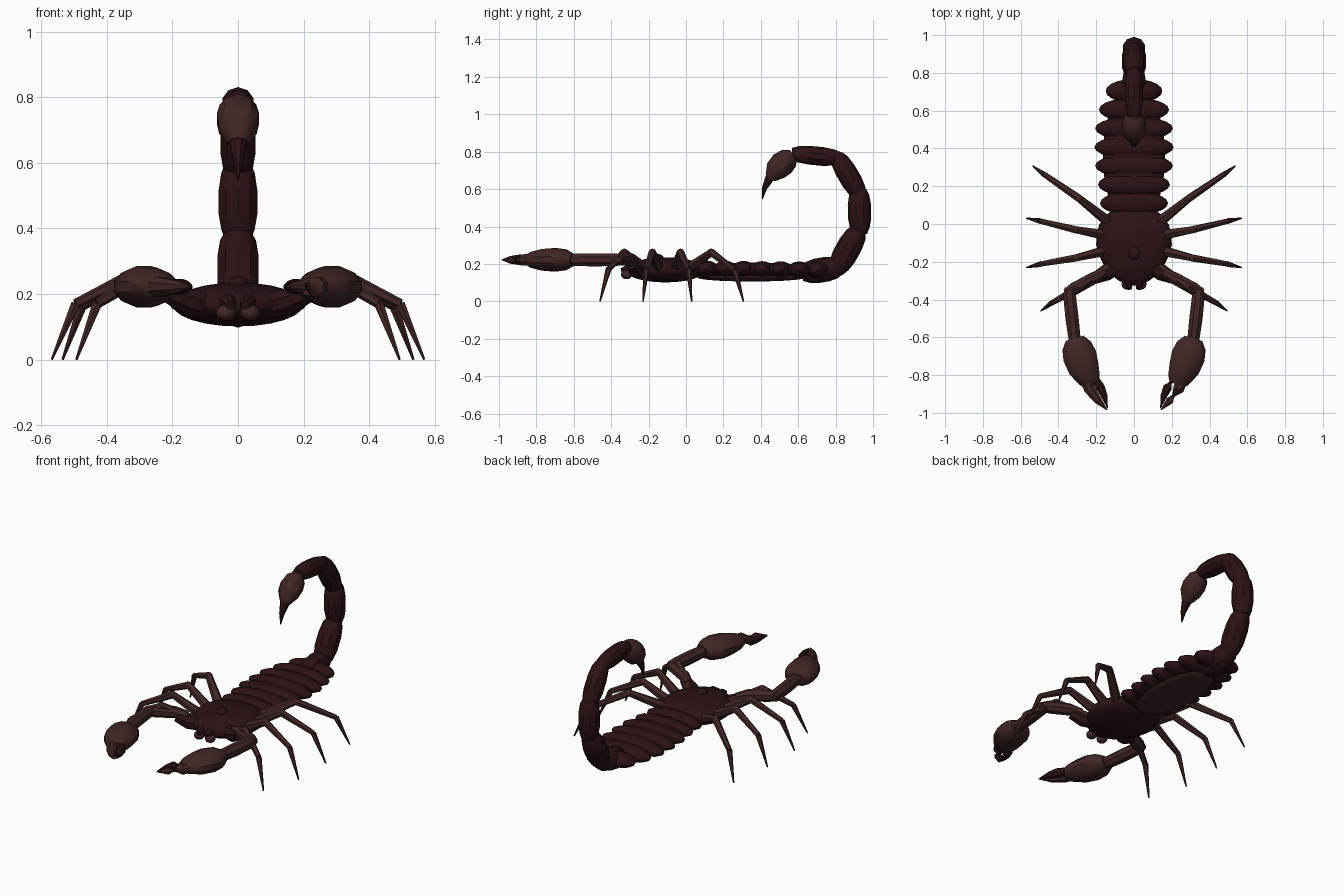
import bpy, bmesh, math
from mathutils import Vector, Matrix

cube = bpy.data.objects.get("Cube")
if cube:
    bpy.data.objects.remove(cube, do_unlink=True)


def material(name, rgb):
    m = bpy.data.materials.new(name)
    m.use_nodes = True
    m.diffuse_color = (*rgb, 1)
    node = m.node_tree.nodes["Principled BSDF"]
    node.inputs["Base Color"].default_value = (*rgb, 1)
    node.inputs["Roughness"].default_value = 0.7
    return m


SHELL = material("dark maroon shell", (0.024, 0.006, 0.007))
LIMB = material("dusky brown limb", (0.052, 0.019, 0.019))


def finish(name, bm, mat, angle=40):
    bmesh.ops.recalc_face_normals(bm, faces=bm.faces[:])
    me = bpy.data.meshes.new(name)
    bm.to_mesh(me)
    bm.free()
    me.materials.append(mat)
    ob = bpy.data.objects.new(name, me)
    bpy.context.collection.objects.link(ob)
    bpy.ops.object.select_all(action='DESELECT')
    ob.select_set(True)
    bpy.context.view_layer.objects.active = ob
    bpy.ops.object.shade_smooth_by_angle(angle=math.radians(angle))
    return ob


def ellipsoid(name, centre, size, mat, seg=20, rings=10, shape=None):
    bm = bmesh.new()
    bmesh.ops.create_uvsphere(bm, u_segments=seg, v_segments=rings, radius=1)
    for v in bm.verts:
        if shape:
            shape(v.co)
        v.co = Vector(centre) + Vector(a * b for a, b in zip(v.co, size))
    return finish(name, bm, mat, 50)


def tube(name, points, radii, mat, sides=8, flat=1.0, angle=35):
    """Rings along a path; flat scales the height against the width."""
    pts = [Vector(p) for p in points]
    bm = bmesh.new()
    rings = []
    for i, (p, r) in enumerate(zip(pts, radii)):
        d = (pts[min(i + 1, len(pts) - 1)] - pts[max(i - 1, 0)]).normalized()
        ref = Vector((1, 0, 0)) if abs(d.x) < 0.5 else Vector((0, 1, 0))
        up = d.cross(ref).normalized()
        side = up.cross(d)
        ring = []
        for k in range(sides):
            a = math.tau * (k + 0.5) / sides
            ring.append(bm.verts.new(p + r * (math.cos(a) * side + flat * math.sin(a) * up)))
        rings.append(ring)
    for a, b in zip(rings, rings[1:]):
        for k in range(sides):
            n = (k + 1) % sides
            bm.faces.new((a[k], a[n], b[n], b[k]))
    bm.faces.new(rings[0])
    bm.faces.new(rings[-1])
    return finish(name, bm, mat, angle)


def barrel(name, a, b, r, mat, sides=10, flat=1.0):
    a, b = Vector(a), Vector(b)
    prof = ((0, .62), (.15, .86), (.35, 1), (.65, 1), (.87, .87), (1, .62))
    return tube(name, [a.lerp(b, t) for t, _ in prof], [r * k for _, k in prof], mat, sides, flat)


# Head shield, narrowing to the front
def narrow(co):
    if co.y < 0:
        co.x *= 1 + 0.15 * co.y
    else:
        co.x *= 1 + 0.12 * co.y


ellipsoid("head_shield", (0, -0.11, 0.168), (0.2, 0.215, 0.067), SHELL, 24, 12, narrow)
ellipsoid("top_eye", (0, -0.155, 0.232), (0.032, 0.036, 0.022), SHELL, 12, 8)

# Overlapping abdomen plates
widths = (0.18, 0.19, 0.206, 0.21, 0.206, 0.186, 0.15)
for i, w in enumerate(widths):
    ellipsoid(f"abdomen_plate_{i + 1}", (0, 0.11 + 0.099 * i, 0.172 - 0.001 * i),
              (w, 0.064, 0.046), SHELL, 20, 10)
ellipsoid("abdomen_core", (0, 0.36, 0.165), (0.165, 0.39, 0.042), SHELL)
ellipsoid("belly_plate", (0, 0.35, 0.127), (0.135, 0.29, 0.021), LIMB)

# Curled tail
tail = [((0.62, 0.15), (0.83, 0.185), 0.066), ((0.8, 0.16), (0.925, 0.385), 0.066),
        ((0.93, 0.36), (0.925, 0.6), 0.062), ((0.935, 0.56), (0.805, 0.78), 0.056),
        ((0.83, 0.765), (0.565, 0.79), 0.05)]
for i, (a, b, r) in enumerate(tail):
    barrel(f"tail_segment_{i + 1}", (0, *a), (0, *b), r, SHELL)
tube("tail_bulb", [(0, 0.575, 0.785), (0, 0.55, 0.765), (0, 0.515, 0.735), (0, 0.48, 0.7),
                   (0, 0.45, 0.66)], [0.03, 0.058, 0.068, 0.06, 0.03], LIMB, 10)
tube("stinger", [(0, 0.475, 0.69), (0, 0.445, 0.655), (0, 0.42, 0.605), (0, 0.408, 0.545)],
     [0.034, 0.026, 0.015, 0.002], SHELL, 8)

# Leg joints: hip, raised knee, ankle, foot
legs = [((0.12, 0.0, 0.165), (0.29, 0.135, 0.262), (0.475, 0.262, 0.165), (0.535, 0.307, 0)),
        ((0.14, -0.06, 0.165), (0.31, -0.03, 0.262), (0.495, 0.015, 0.17), (0.568, 0.03, 0)),
        ((0.14, -0.14, 0.165), (0.31, -0.18, 0.262), (0.495, -0.212, 0.17), (0.568, -0.23, 0)),
        ((0.12, -0.22, 0.165), (0.28, -0.33, 0.262), (0.43, -0.415, 0.17), (0.493, -0.46, 0))]

for s, side in ((1, "left"), (-1, "right")):
    def m(*pts):
        return [(s * x, y, z) for x, y, z in pts]

    ellipsoid(f"{side}_front_eye", (s * 0.037, -0.318, 0.143), (0.03, 0.03, 0.025), LIMB, 12, 8)
    tube(f"{side}_mouth_part", m((0.035, -0.25, 0.175), (0.03, -0.31, 0.175), (0.022, -0.345, 0.165)),
         [0.03, 0.026, 0.012], SHELL, 8)

    for i, (hip, knee, ankle, foot) in enumerate(legs):
        n = f"{side}_leg_{i + 1}"
        tube(n + "_thigh", m(hip, knee), [0.03, 0.02], LIMB, 6)
        ellipsoid(n + "_knee", m(knee)[0], (0.02, 0.02, 0.02), LIMB, 8, 6)
        tube(n + "_shin", m(knee, ankle), [0.021, 0.015], LIMB, 6)
        tube(n + "_foot", m(ankle, foot), [0.016, 0.004], LIMB, 6)

    # Claw arm
    tube(f"{side}_arm_base", m((0.08, -0.22, 0.16), (0.15, -0.26, 0.175), (0.21, -0.29, 0.2)),
         [0.04, 0.044, 0.03], SHELL, 8)
    tube(f"{side}_upper_arm", m((0.16, -0.255, 0.205), (0.22, -0.29, 0.222), (0.32, -0.345, 0.225),
         (0.365, -0.365, 0.225)), [0.026, 0.034, 0.036, 0.02], LIMB, 8)
    tube(f"{side}_forearm", m((0.345, -0.335, 0.222), (0.342, -0.37, 0.222), (0.328, -0.5, 0.222),
         (0.312, -0.63, 0.222)), [0.024, 0.036, 0.038, 0.034], LIMB, 8)
    tube(f"{side}_claw_hand", m((0.315, -0.605, 0.222), (0.303, -0.645, 0.222), (0.287, -0.7, 0.222),
         (0.265, -0.765, 0.222), (0.235, -0.825, 0.222), (0.222, -0.85, 0.222)),
         [0.05, 0.082, 0.093, 0.085, 0.062, 0.04], LIMB, 12, 0.7)
    tube(f"{side}_outer_finger", m((0.262, -0.81, 0.222), (0.235, -0.875, 0.222), (0.19, -0.935, 0.222),
         (0.142, -0.985, 0.222)), [0.033, 0.032, 0.022, 0.002], LIMB, 8)
    tube(f"{side}_inner_finger", m((0.205, -0.82, 0.222), (0.178, -0.865, 0.222), (0.158, -0.91, 0.222),
         (0.14, -0.975, 0.222)), [0.022, 0.026, 0.019, 0.002], SHELL, 8)
